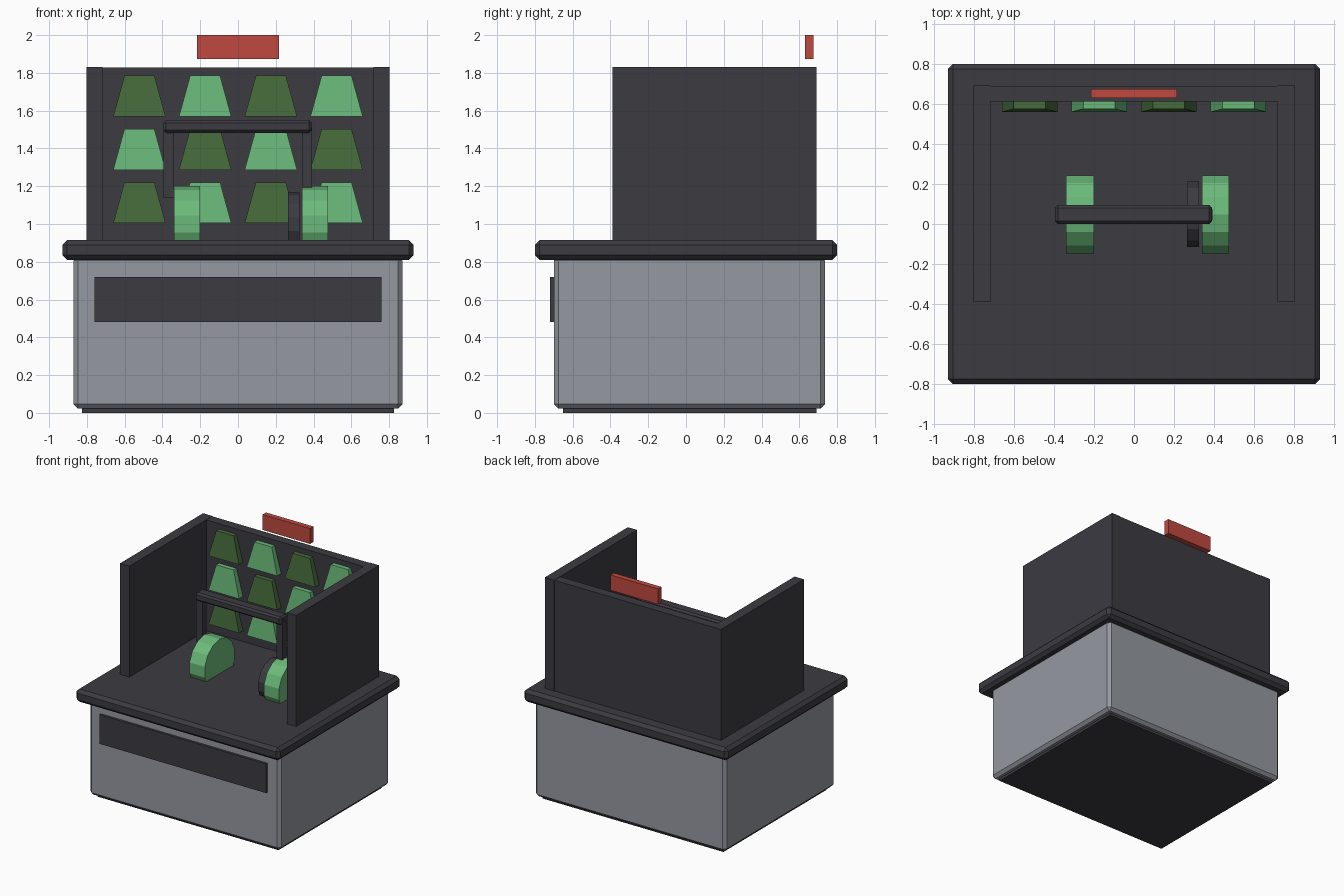
import bpy, bmesh, math
from mathutils import Matrix

if "Cube" in bpy.data.objects:
    bpy.data.objects.remove(bpy.data.objects["Cube"])


def material(name, rgb):
    m = bpy.data.materials.new(name)
    m.diffuse_color = (*rgb, 1)
    m.use_nodes = True
    m.node_tree.nodes["Principled BSDF"].inputs["Base Color"].default_value = m.diffuse_color
    return m


CHARCOAL = material("charcoal", (0.045, 0.043, 0.053))
GREY = material("steel grey", (0.300, 0.318, 0.356))
RED = material("red", (0.52, 0.066, 0.050))
LIGHT = material("light green", (0.147, 0.490, 0.195))
DARK = material("dark green", (0.062, 0.150, 0.045))


def finish(name, bm, mat):
    bmesh.ops.recalc_face_normals(bm, faces=bm.faces)
    me = bpy.data.meshes.new(name)
    bm.to_mesh(me)
    bm.free()
    me.materials.append(mat)
    ob = bpy.data.objects.new(name, me)
    bpy.context.collection.objects.link(ob)
    return ob


def box(name, x, y, z, mat, bevel=0, taper=1):
    """Box from (min, max) ranges; taper scales the top face in x and y."""
    bm = bmesh.new()
    bmesh.ops.create_cube(bm, size=1)
    for v in bm.verts:
        k = taper if v.co.z > 0 else 1
        v.co = [sum(r) / 2 + c * (r[1] - r[0]) * f
                for r, c, f in zip((x, y, z), v.co, (k, k, 1))]
    ob = finish(name, bm, mat)
    if bevel:
        mod = ob.modifiers.new("chamfer", 'BEVEL')
        mod.width, mod.segments = bevel, 1
    return ob


def disc(name, x, y, z, radius, mat):
    """Low-poly disc with its axle along x."""
    bm = bmesh.new()
    turn = (Matrix.Translation((sum(x) / 2, y, z))
            @ Matrix.Rotation(math.pi / 2, 4, 'Y')
            @ Matrix.Rotation(math.pi / 2, 4, 'Z'))
    bmesh.ops.create_cone(bm, cap_ends=True, segments=14, radius1=radius,
                          radius2=radius, depth=x[1] - x[0], matrix=turn)
    return finish(name, bm, mat)


# Cabinet
box("plinth", (-0.825, 0.825), (-0.65, 0.69), (0, 0.05), CHARCOAL)
box("cabinet", (-0.87, 0.87), (-0.70, 0.735), (0.022, 0.83), GREY, 0.024)
box("front_panel", (-0.76, 0.76), (-0.72, -0.69), (0.48, 0.72), CHARCOAL)
box("counter", (-0.93, 0.93), (-0.80, 0.80), (0.81, 0.915), CHARCOAL, 0.025)

# Booth walls
box("back_wall", (-0.80, 0.80), (0.612, 0.69), (0.90, 1.828), CHARCOAL)
for side, s in (("left", -1), ("right", 1)):
    box(side + "_wall", sorted((s * 0.718, s * 0.803)), (-0.39, 0.692),
        (0.90, 1.83), CHARCOAL)

# Checkered grid of tapered targets on the back wall
for row, z in enumerate((1.568, 1.286, 1.004)):
    for col in range(4):
        cx = -0.522 + col * 0.348
        box(f"target_{row}_{col}", (cx - 0.139, cx + 0.139), (0.56, 0.63),
            (z, z + 0.217), LIGHT if (row + col) % 2 else DARK, taper=0.57)

# Headset: band, arms, ear cups and cushions
box("headband", (-0.395, 0.39), (0.0, 0.095), (1.483, 1.55), CHARCOAL, 0.014)
box("left_arm", (-0.395, -0.34), (0.02, 0.075), (1.14, 1.51), CHARCOAL)
box("right_arm", (0.338, 0.392), (0.02, 0.075), (1.14, 1.51), CHARCOAL)
disc("left_ear_cup", (-0.34, -0.20), 0.048, 1.0, 0.2, LIGHT)
disc("right_ear_cup", (0.34, 0.476), 0.048, 1.0, 0.2, LIGHT)
for s in (-1, 1):
    disc("ear_cushion", sorted((s * 0.265, s * 0.325)), 0.048, 1.0, 0.168, CHARCOAL)

# Blank sign above the back wall
box("sign", (-0.216, 0.216), (0.63, 0.674), (1.873, 2.0), RED)
